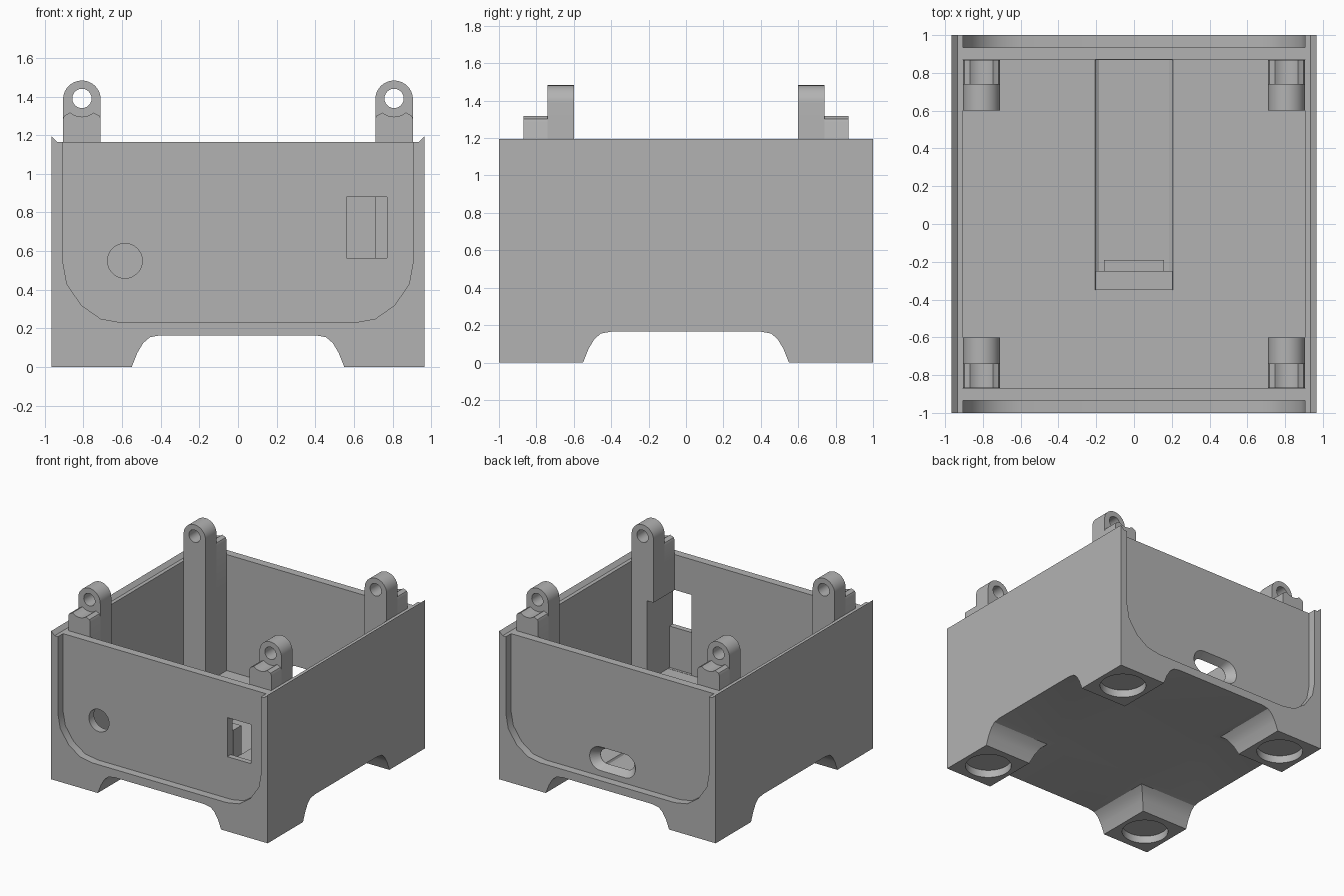
import bpy, bmesh, math

if "Cube" in bpy.data.objects:
    bpy.data.objects.remove(bpy.data.objects["Cube"])

GREY = bpy.data.materials.new("plain_grey")
GREY.diffuse_color = (0.45, 0.45, 0.45, 1)
GREY.use_nodes = True
GREY.node_tree.nodes["Principled BSDF"].inputs["Base Color"].default_value = GREY.diffuse_color


def loft(name, rings):
    """Closed solid through a list of rings with equal point counts."""
    bm = bmesh.new()
    loops = [[bm.verts.new(p) for p in r] for r in rings]
    n = len(loops[0])
    for a, b in zip(loops, loops[1:]):
        for i in range(n):
            j = (i + 1) % n
            bm.faces.new((a[i], a[j], b[j], b[i]))
    bm.faces.new(loops[0][::-1])
    bm.faces.new(loops[-1])
    bmesh.ops.recalc_face_normals(bm, faces=bm.faces)
    me = bpy.data.meshes.new(name)
    bm.to_mesh(me)
    bm.free()
    ob = bpy.data.objects.new(name, me)
    bpy.context.collection.objects.link(ob)
    me.materials.append(GREY)
    return ob


def prism(name, pts, a, b, axis="y"):
    """Extrude a 2D outline from a to b along an axis."""
    place = {"x": lambda p, t: (t, p[0], p[1]),
             "y": lambda p, t: (p[0], t, p[1]),
             "z": lambda p, t: (p[0], p[1], t)}[axis]
    return loft(name, [[place(p, t) for p in pts] for t in (a, b)])


def box(name, x0, x1, y0, y1, z0, z1):
    return prism(name, [(x0, y0), (x1, y0), (x1, y1), (x0, y1)], z0, z1, "z")


def arc(cx, cz, r, a0, a1, n):
    return [(cx + r * math.cos(math.radians(a0 + (a1 - a0) * i / n)),
             cz + r * math.sin(math.radians(a0 + (a1 - a0) * i / n))) for i in range(n + 1)]


def circle(cx, cz, r, n=32):
    return arc(cx, cz, r, 0, 360, n)[:-1]


def stadium(half, r, cz):
    return arc(half - r, cz, r, -90, 90, 12) + arc(r - half, cz, r, 90, 270, 12)


def cut(target, cutter):
    m = target.modifiers.new("cut", "BOOLEAN")
    m.operation, m.solver, m.object = "DIFFERENCE", "EXACT", cutter
    bpy.context.view_layer.objects.active = target
    bpy.ops.object.modifier_apply(modifier=m.name)
    bpy.data.objects.remove(cutter)


def smooth(ob):
    bpy.ops.object.select_all(action="DESELECT")
    ob.select_set(True)
    bpy.context.view_layer.objects.active = ob
    bpy.ops.object.shade_smooth_by_angle(angle=math.radians(25))


def mirrored(half):
    return half + [(-x, z) for x, z in reversed(half)]


FLOOR = 0.23

# Case body with bevelled lips along both side walls
body = prism("case_body", mirrored([(0.965, 0), (0.965, 1.195), (0.935, 1.165)]), -1, 1)
cut(body, box("cavity", -0.905, 0.905, -0.87, 0.87, FLOOR, 2))

# Arched channels under the case leave four corner feet
arch = mirrored([(0.555, -0.02), (0.55, 0), (0.52, 0.075), (0.49, 0.125),
                 (0.455, 0.155), (0.40, 0.165)])
cut(body, prism("arch_front", arch, -1.2, 1.2))
cut(body, prism("arch_side", arch, -1.2, 1.2, "x"))

# Recessed front and back panels with rounded lower corners
panel = mirrored([(0.905, 1.4), (0.905, 0.54), (0.885, 0.43), (0.81, 0.32),
                  (0.71, 0.25), (0.60, 0.23)])
for s in (-1, 1):
    cut(body, prism("panel_recess", panel, s * 0.935, s * 1.2))

# Round sockets under the feet
for sx in (-1, 1):
    for sy in (-1, 1):
        cut(body, prism("foot_socket", circle(sx * 0.757, sy * 0.775, 0.17, 40), -0.1, 0.06, "z"))

# Front round hole, front window and shallow pocket below the window
cut(body, prism("round_hole", circle(-0.585, 0.55, 0.09), -1.1, -0.8))
cut(body, box("window", 0.56, 0.77, -1.1, -0.8, 0.565, 0.88))
cut(body, box("window_pocket", 0.56, 0.77, -0.89, -0.8, FLOOR + 0.002, 0.6))

# Flared slot through the back wall
rings = []
for y, half, r in ((1.05, 0.205, 0.095), (0.935, 0.205, 0.095),
                   (0.872, 0.15, 0.06), (0.8, 0.15, 0.06)):
    rings.append([(x, y, z) for x, z in stadium(half, r, 0.37)])
cut(body, loft("cable_slot", rings))

# Shallow trough in the floor leading to the slot
trough = mirrored([(0.207, 0.3), (0.207, FLOOR), (0.20, 0.213), (0.185, 0.203)])
cut(body, prism("trough", trough, -0.35, 0.869))
smooth(body)

# Stop block and small ledge at the trough end
box("board_stop", -0.205, 0.205, -0.35, -0.25, 0.2, 0.46)
box("board_ledge", -0.16, 0.16, -0.25, -0.19, 0.2, 0.40)

# Corner posts: tall eyelet inside, low saddle outside
for sx, side in ((-1, "left"), (1, "right")):
    for sy, end in ((-1, "front"), (1, "back")):
        cx = sx * 0.8075
        eye = [(cx - 0.0975, FLOOR), (cx + 0.0975, FLOOR)] + arc(cx, 1.385, 0.0975, 0, 180, 20)
        saddle = [(cx - 0.0975, FLOOR), (cx + 0.0975, FLOOR), (cx + 0.0975, 1.285),
                  (cx + 0.09, 1.302), (cx + 0.072, 1.31)]
        saddle += arc(cx, 1.39, 0.095, -50, -130, 8)
        saddle += [(cx - 0.072, 1.31), (cx - 0.09, 1.302), (cx - 0.0975, 1.285)]
        post = prism(f"{end}_{side}_post", eye, sy * 0.6, sy * 0.74)
        step = prism(f"{end}_{side}_post_step", saddle, sy * 0.74, sy * 0.868)
        cut(post, prism("eyelet", circle(cx, 1.39, 0.05, 24), sy * 0.5, sy * 0.8))
        for part in (post, step):
            # Clearance beside the window
            if sx > 0 and sy < 0:
                cut(part, box("clearance", 0.6, 0.77, -0.95, -0.5, 0.1, 0.88))
            smooth(part)
